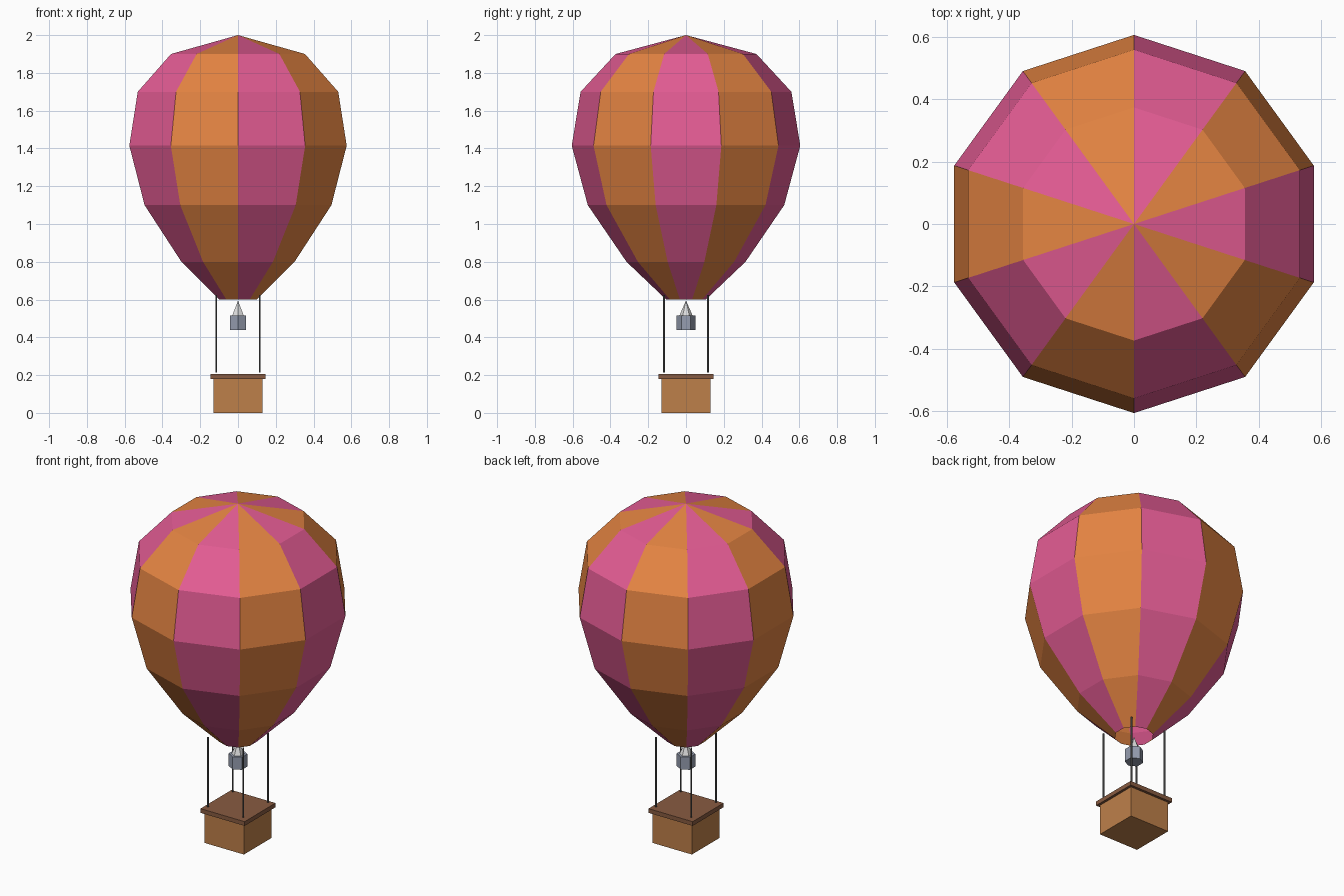
import bpy
import bmesh
from math import cos, sin, pi, radians

cube = bpy.data.objects.get("Cube")
if cube:
    bpy.data.objects.remove(cube, do_unlink=True)


def material(name, *rgb):
    """Flat colour given as sRGB 0-255, stored as linear."""
    lin = [((c / 255 + 0.055) / 1.055) ** 2.4 for c in rgb] + [1]
    m = bpy.data.materials.new(name)
    m.use_nodes = True
    m.diffuse_color = lin
    node = next(n for n in m.node_tree.nodes if n.type == "BSDF_PRINCIPLED")
    node.inputs["Base Color"].default_value = lin
    return m


pink = material("pink fabric", 228, 92, 148)
orange = material("orange fabric", 228, 132, 66)
wicker = material("wicker brown", 190, 128, 74)
wood = material("dark wood", 136, 91, 65)
steel = material("blue grey steel", 150, 158, 176)
silver = material("pale silver", 222, 222, 222)
rope_grey = material("rope grey", 98, 98, 98)


def finish(bm, name, *mats):
    bmesh.ops.recalc_face_normals(bm, faces=bm.faces)
    mesh = bpy.data.meshes.new(name)
    bm.to_mesh(mesh)
    bm.free()
    for m in mats:
        mesh.materials.append(m)
    obj = bpy.data.objects.new(name, mesh)
    bpy.context.collection.objects.link(obj)
    return obj


def box(name, half, z0, z1, mat):
    bm = bmesh.new()
    bmesh.ops.create_cube(bm, size=1)
    bmesh.ops.scale(bm, vec=(2 * half, 2 * half, z1 - z0), verts=bm.verts)
    bmesh.ops.translate(bm, vec=(0, 0, (z0 + z1) / 2), verts=bm.verts)
    return finish(bm, name, mat)


def cone(name, sides, r0, r1, z0, z1, mat, x=0, y=0):
    """Upright cone or prism with one corner facing y."""
    bm = bmesh.new()
    for i in range(sides):
        a0, a1 = (pi / 2 + 2 * pi * (i + k) / sides for k in (0, 1))
        ring = [(r0, a0, z0), (r0, a1, z0), (r1, a1, z1), (r1, a0, z1)]
        pts = [bm.verts.new((x + r * cos(a), y + r * sin(a), z)) for r, a, z in ring]
        bm.faces.new(pts)
    bmesh.ops.remove_doubles(bm, verts=bm.verts, dist=0.0001)
    bmesh.ops.holes_fill(bm, edges=[e for e in bm.edges if e.is_boundary])
    return finish(bm, name, mat)


# Envelope: ten gores in alternating colours, open at the mouth
PROFILE = [(0.105, 0.6), (0.315, 0.8), (0.52, 1.1), (0.605, 1.415),
           (0.558, 1.7), (0.373, 1.9)]
GORES = 10
bm = bmesh.new()
rings = []
for r, z in PROFILE:
    angles = [radians(-90) + 2 * pi * i / GORES for i in range(GORES)]
    rings.append([bm.verts.new((r * cos(a), r * sin(a), z)) for a in angles])
apex = bm.verts.new((0, 0, 2))
for i in range(GORES):
    j = (i + 1) % GORES
    gore = [bm.faces.new((lo[i], lo[j], hi[j], hi[i]))
            for lo, hi in zip(rings, rings[1:])]
    gore.append(bm.faces.new((rings[-1][i], rings[-1][j], apex)))
    for f in gore:
        f.material_index = i % 2
finish(bm, "envelope", pink, orange)

# Burner and flame nozzle
cone("burner", 6, 0.05, 0.05, 0.44, 0.515, steel)
cone("burner_nozzle", 6, 0.035, 0, 0.515, 0.595, silver)

# Basket with its lid
box("basket", 0.13, 0, 0.18, wicker)
box("basket_lid", 0.145, 0.18, 0.205, wood)

# Four ropes
for side, sx in (("left", 1), ("right", -1)):
    for end, sy in (("front", -1), ("back", 1)):
        cone(f"rope_{end}_{side}", 6, 0.005, 0.005, 0.213, 0.625, rope_grey,
             0.116 * sx, 0.116 * sy)
